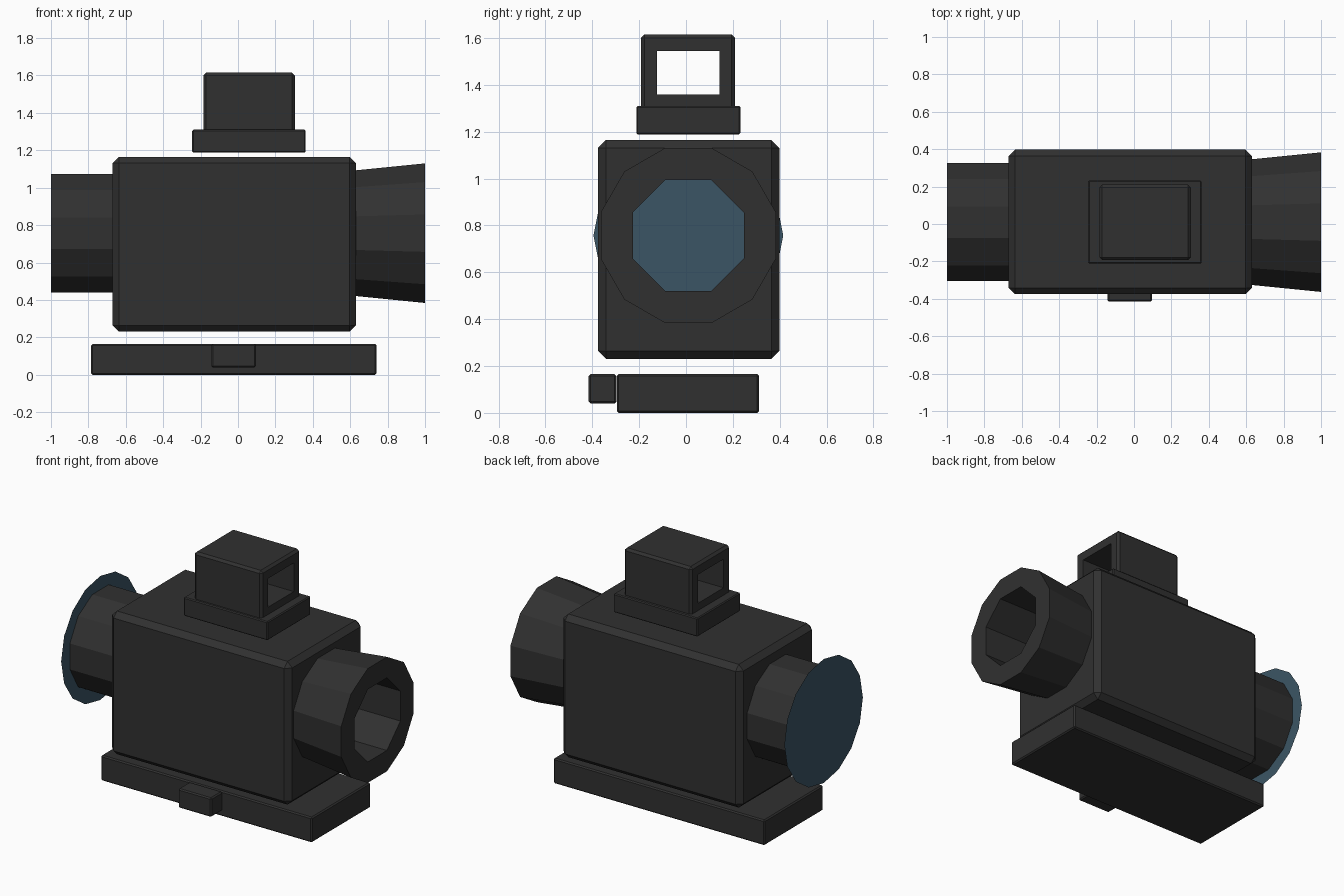
import bpy, bmesh, math
from mathutils import Matrix, Vector

if "Cube" in bpy.data.objects:
    bpy.data.objects.remove(bpy.data.objects["Cube"], do_unlink=True)

CY, CZ = 0.01, 0.757  # optical axis


def material(name, rgb):
    m = bpy.data.materials.new(name)
    m.use_nodes = True
    m.diffuse_color = (*rgb, 1)
    m.node_tree.nodes["Principled BSDF"].inputs["Base Color"].default_value = (*rgb, 1)
    return m


black = material("matte_black", (0.03, 0.03, 0.03))
glass = material("blue_glass", (0.044, 0.091, 0.128))


def finish(name, bm, mat):
    mesh = bpy.data.meshes.new(name)
    bm.to_mesh(mesh)
    bm.free()
    mesh.materials.append(mat)
    ob = bpy.data.objects.new(name, mesh)
    bpy.context.collection.objects.link(ob)
    return ob


def box(name, x, y, z, bevel=0.0):
    """Box spanning the three ranges, with chamfered edges."""
    bm = bmesh.new()
    size = [r[1] - r[0] for r in (x, y, z)]
    mid = Vector([(r[0] + r[1]) / 2 for r in (x, y, z)])
    bmesh.ops.create_cube(bm, size=1, matrix=Matrix.Translation(mid) @ Matrix.Diagonal((*size, 1)))
    if bevel:
        bmesh.ops.bevel(bm, geom=bm.edges[:], offset=bevel, segments=1, affect="EDGES")
    return finish(name, bm, black)


def prism(name, x0, x1, r0, r1, sides):
    """Flat-topped prism along the optical axis; r0, r1 are centre-to-side."""
    bm = bmesh.new()
    k = 1 / math.cos(math.pi / sides)
    place = (Matrix.Translation(((x0 + x1) / 2, CY, CZ))
             @ Matrix.Rotation(math.pi / 2, 4, "Y") @ Matrix.Rotation(math.pi / sides, 4, "Z"))
    bmesh.ops.create_cone(bm, cap_ends=True, segments=sides, radius1=r0 * k,
                          radius2=r1 * k, depth=x1 - x0, matrix=place)
    return finish(name, bm, black)


def cut(targets, cutter):
    """Subtract the cutter from each target, then remove it."""
    cutter.hide_render = True
    for ob in targets:
        mod = ob.modifiers.new("cut", "BOOLEAN")
        mod.operation, mod.solver, mod.object = "DIFFERENCE", "EXACT", cutter
        bpy.context.view_layer.objects.active = ob
        bpy.ops.object.modifier_apply(modifier=mod.name)
    bpy.data.objects.remove(cutter, do_unlink=True)


# Main body with the tubes at each end and a bore through all three
body = box("body", (-0.67, 0.63), (-0.375, 0.398), (0.23, 1.165), 0.034)
lens_tube = prism("lens_tube", -1.0, -0.66, 0.316, 0.316, 12)
eyepiece = prism("eyepiece", 0.62, 1.0, 0.335, 0.373, 12)
cut([body, lens_tube, eyepiece], prism("bore_cutter", -1.2, 1.2, 0.237, 0.237, 8))

# Thin glass disc over the end of the lens tube
bm = bmesh.new()
bmesh.ops.create_circle(bm, cap_ends=True, segments=16, radius=0.405,
                        matrix=Matrix.Translation((-1.001, CY, CZ)) @ Matrix.Rotation(-math.pi / 2, 4, "Y"))
finish("lens_glass", bm, glass)

# Mounting base and clamp knob
box("mount_base", (-0.785, 0.74), (-0.295, 0.312), (0, 0.165), 0.008)
box("clamp_knob", (-0.143, 0.097), (-0.415, -0.297), (0.04, 0.165), 0.008)

# Top plate and open sight housing
box("top_plate", (-0.245, 0.362), (-0.212, 0.232), (1.188, 1.31), 0.006)
sight = box("sight_housing", (-0.185, 0.304), (-0.193, 0.21), (1.295, 1.615), 0.015)
cut([sight], box("window_cutter", (-0.5, 0.5), (-0.124, 0.142), (1.358, 1.545)))
